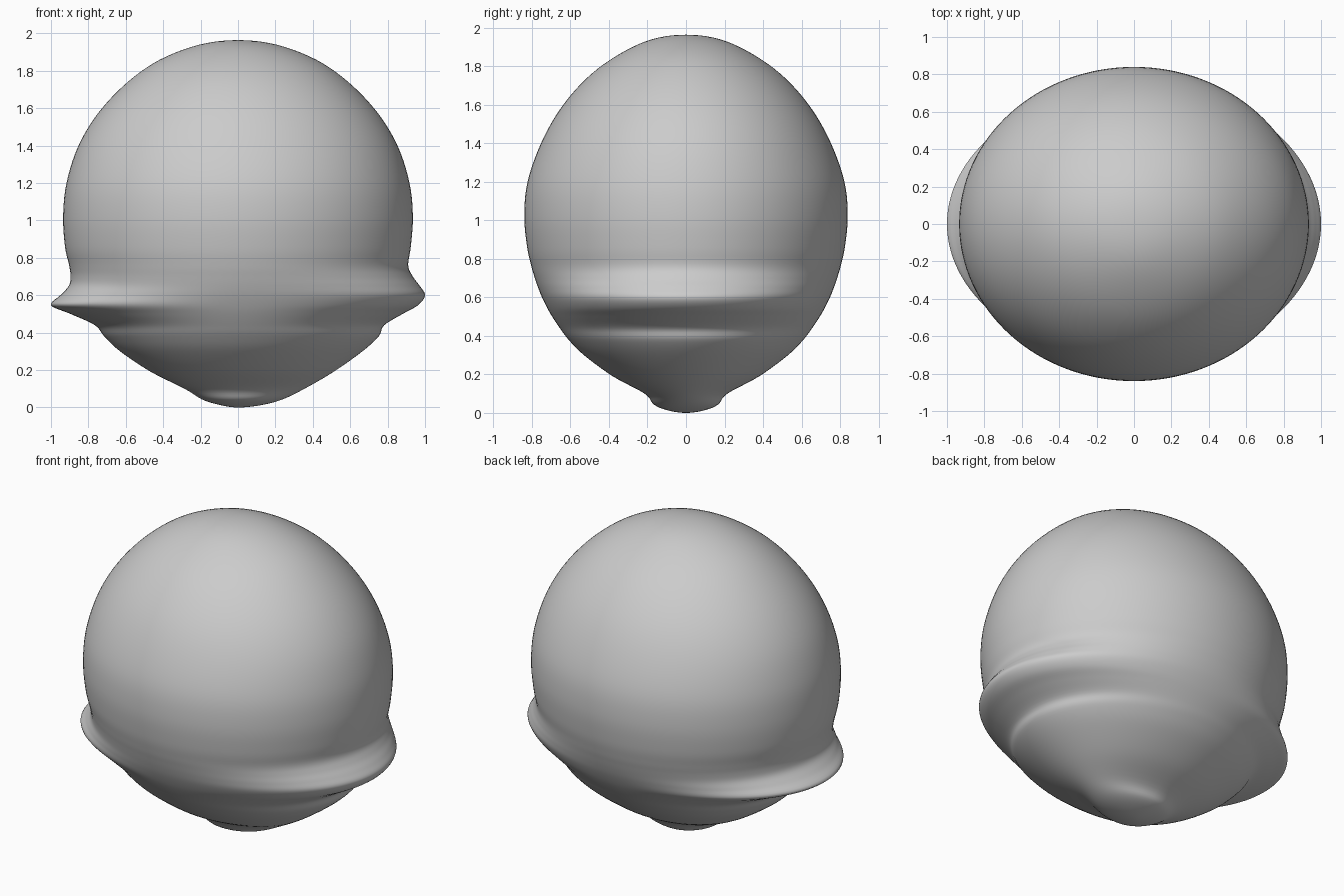
import bpy, bmesh, math

# Profile rows, bottom to top: height, left half-width, right half-width, half-depth
ROWS = [
    (0.000, 0.00, 0.00, 0.00),
    (0.012, 0.09, 0.12, 0.09),
    (0.042, 0.19, 0.235, 0.165),
    (0.100, 0.285, 0.355, 0.215),
    (0.190, 0.465, 0.51, 0.38),
    (0.300, 0.63, 0.665, 0.53),
    (0.380, 0.715, 0.752, 0.61),
    (0.440, 0.765, 0.782, 0.655),
    (0.500, 0.895, 0.88, 0.695),
    (0.547, 1.00, 0.963, 0.722),
    (0.600, 0.95, 1.00, 0.748),
    (0.650, 0.905, 0.972, 0.768),
    (0.700, 0.895, 0.935, 0.785),
    (0.760, 0.903, 0.910, 0.803),
    (0.860, 0.925, 0.924, 0.825),
    (1.020, 0.935, 0.935, 0.840),
    (1.200, 0.917, 0.917, 0.823),
    (1.400, 0.853, 0.853, 0.753),
    (1.580, 0.743, 0.743, 0.652),
    (1.740, 0.590, 0.590, 0.514),
    (1.860, 0.417, 0.417, 0.352),
    (1.940, 0.205, 0.205, 0.178),
    (1.964, 0.00, 0.00, 0.00),
]
STEPS, SIDES = 5, 128


def ghost(r):
    # mirrored row beyond a pole keeps the cap rounded
    return (r[0],) + tuple(-v for v in r[1:])


def smooth_rows(rows):
    p = [ghost(rows[1])] + rows + [ghost(rows[-2])]
    out = []
    for i in range(1, len(p) - 2):
        for s in range(STEPS):
            t = s / STEPS
            out.append([0.5 * (2 * b + (c - a) * t + (2 * a - 5 * b + 4 * c - d) * t * t
                               + (3 * b - a - 3 * c + d) * t ** 3)
                        for a, b, c, d in zip(*p[i - 1:i + 3])])
    return out[1:]


# Rounded body with flared side ridges: loft of elliptical sections
bm = bmesh.new()
rings = []
for z, left, right, depth in smooth_rows(ROWS):
    ring = []
    for k in range(SIDES):
        c, s = math.cos(math.tau * k / SIDES), math.sin(math.tau * k / SIDES)
        ring.append(bm.verts.new((c * (right if c > 0 else left), s * depth, z)))
    rings.append(ring)
bottom = bm.verts.new((0, 0, ROWS[0][0]))
top = bm.verts.new((0, 0, ROWS[-1][0]))
for k in range(SIDES):
    n = (k + 1) % SIDES
    for lo, hi in zip(rings, rings[1:]):
        bm.faces.new((lo[k], lo[n], hi[n], hi[k]))
    bm.faces.new((bottom, rings[0][n], rings[0][k]))
    bm.faces.new((top, rings[-1][k], rings[-1][n]))
for f in bm.faces:
    f.smooth = True
mesh = bpy.data.meshes.new("ridged_body")
bm.to_mesh(mesh)
bm.free()
body = bpy.data.objects.new("ridged_body", mesh)
bpy.context.collection.objects.link(body)
